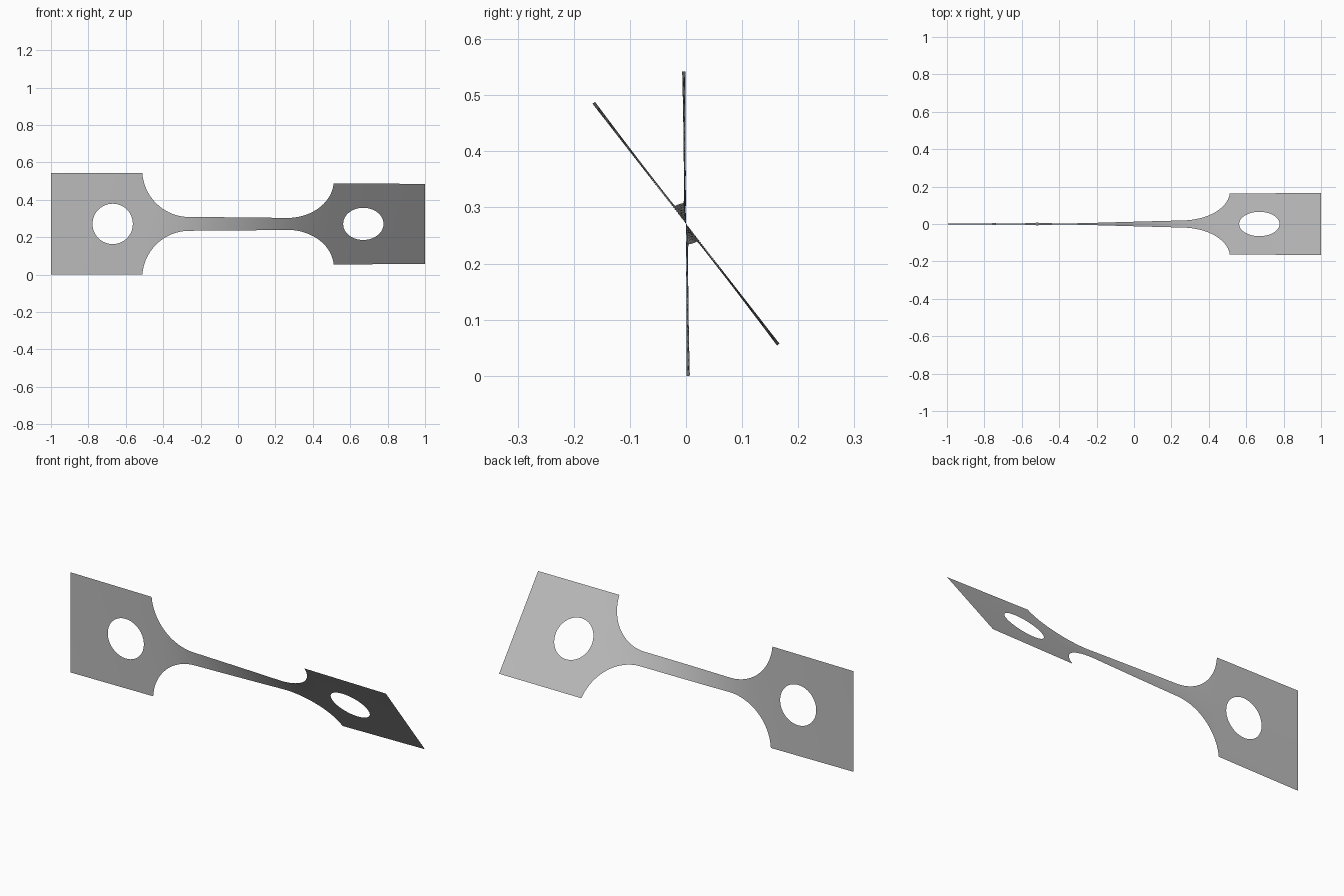
import bpy, bmesh
from math import sin, cos, asin, atan2, radians, sqrt, copysign

if "Cube" in bpy.data.objects:
    bpy.data.objects.remove(bpy.data.objects["Cube"], do_unlink=True)

HALF = 0.271            # half height of the end tabs
BAR = 0.037             # half height of the slim bar
BAR_END = 0.26          # where the fillets begin
R = 0.252               # fillet radius
HOLE_X, HOLE_R = 0.67, 0.108
ROWS = 16
RISE = BAR + R          # height of the fillet centres
TAB = BAR_END + sqrt(R * R - (RISE - HALF) ** 2)   # inner edge of the tabs


def twist(x):
    """Twist angle in degrees: fast along the bar, easing out into the tabs."""
    d = abs(x)
    a = 45 * min(d, BAR_END)
    u = min(max(d - BAR_END, 0), TAB - BAR_END)
    a += 45 * u - 42.6 * u * u / (2 * (TAB - BAR_END))
    a += 2.4 * max(d - TAB, 0)
    return 19.1 + copysign(a, x)


def point(bm, x, v):
    a = radians(twist(x))
    return bm.verts.new((x, -v * sin(a), HALF + v * cos(a)))


def grid(bm, lines, closed=False):
    """Bridge successive lines of flat (x, v) points with quads."""
    rows = [[point(bm, *p) for p in line] for line in lines]
    for a, b in zip(rows, rows[1:]):
        n = len(a)
        for i in range(n if closed else n - 1):
            j = (i + 1) % n
            bm.faces.new((a[i], a[j], b[j], b[i]))


bm = bmesh.new()

# Slim bar with a round fillet flaring towards each tab
top = asin((TAB - BAR_END) / R)
flare = []
for i in range(21):
    t = top * (1 - i / 20)
    flare.append((BAR_END + R * sin(t), RISE - R * cos(t)))
bar = [(BAR_END * i / 12, BAR) for i in range(-11, 12)]
outline = [(-x, h) for x, h in flare] + bar + flare[::-1]
grid(bm, [[(x, h * (2 * j / ROWS - 1)) for j in range(ROWS + 1)]
          for x, h in outline])

# Square tabs, each a set of rings from the rim out to the round hole
for side in (-1, 1):
    corners = [(TAB, -HALF), (1, -HALF), (1, HALF), (TAB, HALF)]
    rim = []
    for k, (x0, v0) in enumerate(corners):
        x1, v1 = corners[(k + 1) % 4]
        rim += [(x0 + (x1 - x0) * i / ROWS, v0 + (v1 - v0) * i / ROWS)
                for i in range(ROWS)]
    rings = []
    for s in range(6):
        f = s / 5
        ring = []
        for x, v in rim:
            t = atan2(v, x - HOLE_X)
            hx, hv = HOLE_X + HOLE_R * cos(t), HOLE_R * sin(t)
            ring.append((side * (x + (hx - x) * f), v + (hv - v) * f))
        rings.append(ring)
    grid(bm, rings, closed=True)

bmesh.ops.remove_doubles(bm, verts=bm.verts, dist=0.0005)
bmesh.ops.recalc_face_normals(bm, faces=bm.faces)

mesh = bpy.data.meshes.new("twisted_plate")
bm.to_mesh(mesh)
bm.free()
plate = bpy.data.objects.new("twisted_plate", mesh)
bpy.context.collection.objects.link(plate)

# Plain grey finish
grey = bpy.data.materials.new("light_grey")
grey.use_nodes = True
colour = (0.5, 0.5, 0.5, 1)
grey.diffuse_color = colour
grey.node_tree.nodes["Principled BSDF"].inputs["Base Color"].default_value = colour
mesh.materials.append(grey)

bpy.context.view_layer.objects.active = plate
plate.select_set(True)
bpy.ops.object.shade_smooth_by_angle()
